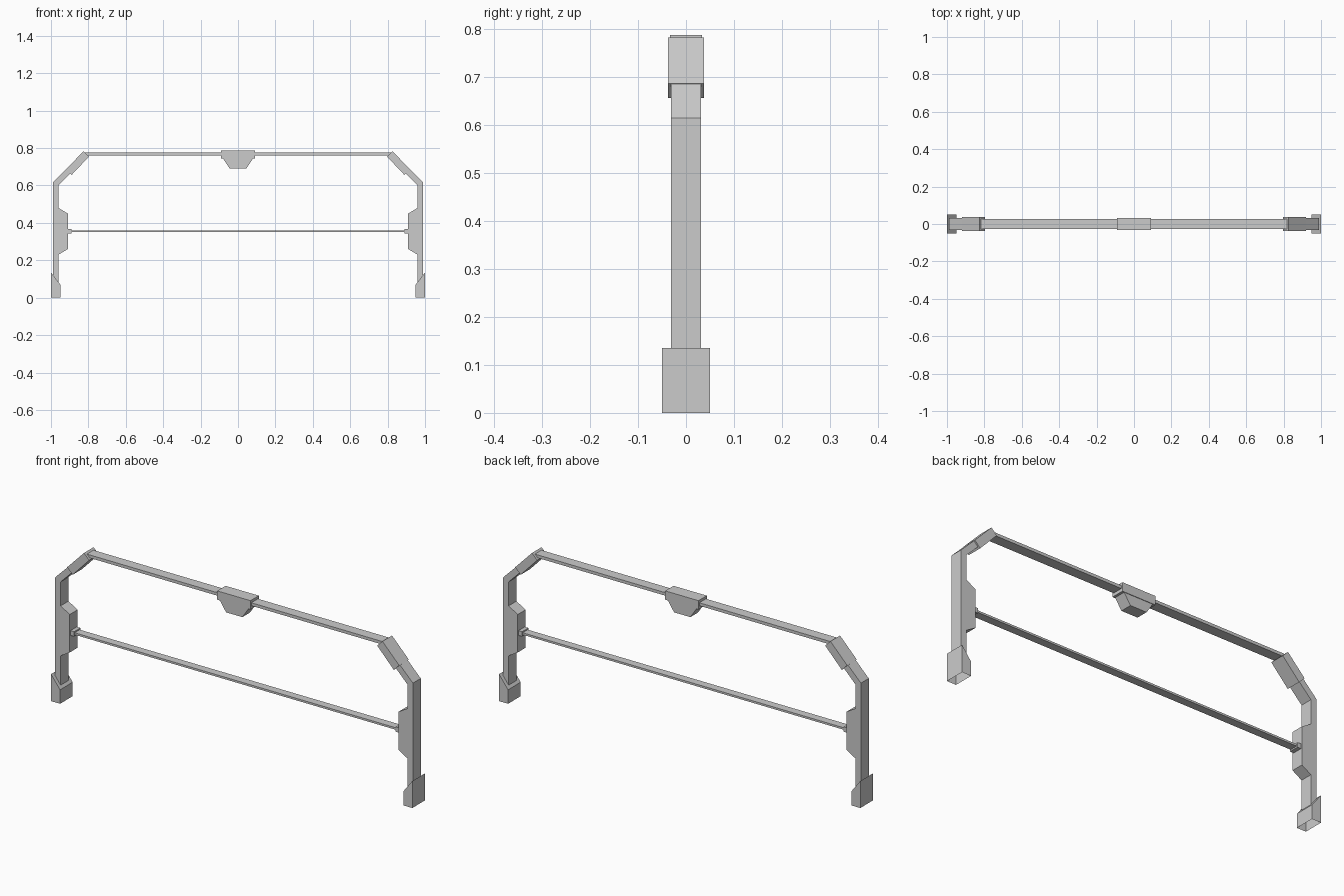
import bpy, bmesh

if "Cube" in bpy.data.objects:
    bpy.data.objects.remove(bpy.data.objects["Cube"])


def extrude_profile(name, pts, half_depth, open_edge=None):
    """Extrude an x/z outline along y; open_edge leaves that one side out."""
    bm = bmesh.new()
    front = [bm.verts.new((x, -half_depth, z)) for x, z in pts]
    back = [bm.verts.new((x, half_depth, z)) for x, z in pts]
    bm.faces.new(front)
    bm.faces.new(back[::-1])
    n = len(pts)
    sides = [bm.faces.new((front[i], back[i], back[(i + 1) % n], front[(i + 1) % n]))
             for i in range(n)]
    bmesh.ops.recalc_face_normals(bm, faces=bm.faces[:])
    if open_edge is not None:
        bmesh.ops.delete(bm, geom=[sides[open_edge]], context='FACES_ONLY')
    mesh = bpy.data.meshes.new(name)
    bm.to_mesh(mesh)
    bm.free()
    obj = bpy.data.objects.new(name, mesh)
    bpy.context.collection.objects.link(obj)
    return obj


def mirrored(obj):
    obj.modifiers.new("Mirror", 'MIRROR').use_axis[0] = True
    return obj


def rect(x0, x1, z0, z1):
    return [(x0, z0), (x1, z0), (x1, z1), (x0, z1)]


# Feet: hollow boots with a slanted top, open underneath
mirrored(extrude_profile("foot", [(0.95, 0), (1.0, 0), (1.0, 0.135), (0.95, 0.07)],
                         0.05, open_edge=0))

# Legs: post with inner block and bent shoulder, one continuous outline
mirrored(extrude_profile("leg", [
    (0.96, 0.082), (0.99, 0.121), (0.99, 0.615), (0.89, 0.715), (0.87, 0.69),
    (0.96, 0.60), (0.96, 0.48), (0.91, 0.45), (0.91, 0.26), (0.96, 0.23)], 0.031))

# Corner sleeves at 45 degrees
mirrored(extrude_profile("corner_sleeve", [
    (0.826, 0.783), (0.797, 0.754), (0.889, 0.657), (0.919, 0.687)], 0.038))

# Lower bar and its end sockets
mirrored(extrude_profile("bar_socket", rect(0.89, 0.912, 0.343, 0.367), 0.025))
extrude_profile("lower_bar", rect(-0.9, 0.9, 0.35, 0.36), 0.02)

# Top bar
extrude_profile("top_bar", rect(-0.83, 0.83, 0.76, 0.775), 0.026)

# Centre housing and tapered underside
extrude_profile("centre_housing", rect(-0.092, 0.092, 0.744, 0.788), 0.033)
extrude_profile("centre_underside", [
    (-0.08, 0.744), (-0.045, 0.692), (0.045, 0.692), (0.08, 0.744)], 0.03)
